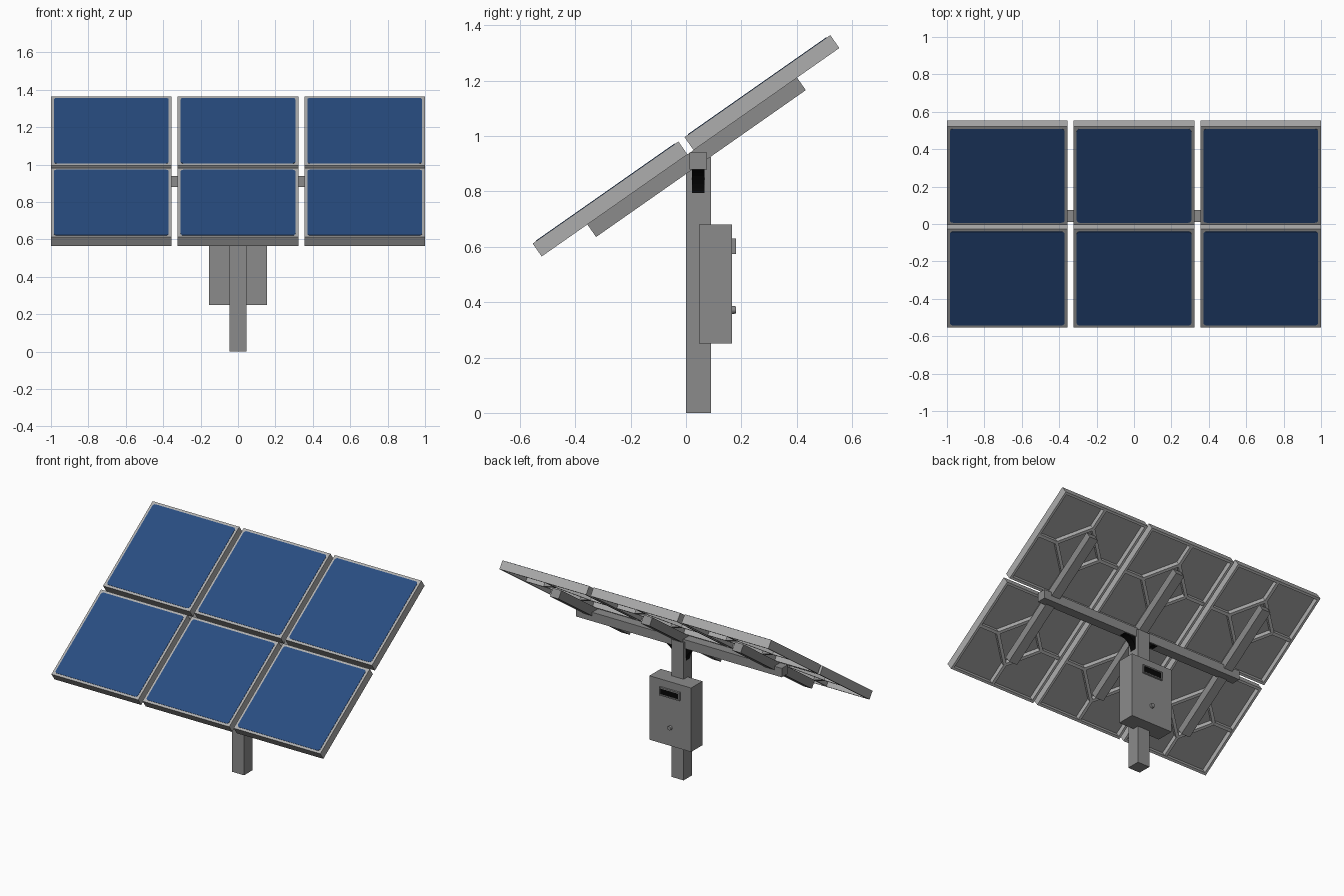
import bpy, bmesh, math
from mathutils import Matrix, Vector

if "Cube" in bpy.data.objects:
    bpy.data.objects.remove(bpy.data.objects["Cube"])


def material(name, rgb):
    m = bpy.data.materials.new(name)
    m.diffuse_color = (*rgb, 1)
    m.use_nodes = True
    m.node_tree.nodes["Principled BSDF"].inputs["Base Color"].default_value = m.diffuse_color
    return m


GREY = material("mid grey", (0.26, 0.26, 0.26))
LIGHT = material("light grey", (0.42, 0.42, 0.42))
BLUE = material("cell blue", (0.021, 0.072, 0.215))
BLACK = material("black", (0.002, 0.002, 0.002))

# Tilted frame of the panel array: local x across, y up the slope, z out of the glass
TILT = Matrix.Translation((0, 0, 0.965)) @ Matrix.Rotation(math.radians(35), 4, 'X')
FLAT = Matrix.Identity(4)
W, L, T = 0.645, 0.643, 0.057
PITCH_X, PITCH_Y = 0.6775, 0.67


def finish(name, bm, mats, matrix=FLAT):
    me = bpy.data.meshes.new(name)
    bmesh.ops.recalc_face_normals(bm, faces=bm.faces)
    bm.to_mesh(me)
    bm.free()
    for m in mats:
        me.materials.append(m)
    ob = bpy.data.objects.new(name, me)
    ob.matrix_world = matrix
    bpy.context.collection.objects.link(ob)
    return ob


def box_bm(lo, hi):
    lo, hi = Vector(lo), Vector(hi)
    bm = bmesh.new()
    bmesh.ops.create_cube(bm, size=1)
    for v in bm.verts:
        v.co = Vector([(lo[i] + hi[i]) / 2 + v.co[i] * (hi[i] - lo[i]) for i in range(3)])
    return bm


def box(name, lo, hi, mat, matrix=FLAT):
    return finish(name, box_bm(lo, hi), [mat], matrix)


def inset(bm, normal, width, depth, mat_index):
    # Recess the face pointing along normal and recolour its floor
    bm.normal_update()
    n = Vector(normal)
    face = max(bm.faces, key=lambda f: f.normal.dot(n))
    bmesh.ops.inset_region(bm, faces=[face], thickness=width)
    bmesh.ops.inset_region(bm, faces=[face], thickness=0.0005)
    bmesh.ops.translate(bm, verts=face.verts, vec=-n * depth)
    face.material_index = mat_index


def bar(name, a, b, width, z0, z1, mat, matrix):
    # Flat bar between two points in the panel plane
    a, b = Vector(a), Vector(b)
    d = b - a
    mid = (a + b) / 2
    turn = Matrix.Translation((mid.x, mid.y, 0)) @ Matrix.Rotation(math.atan2(d.y, d.x), 4, 'Z')
    h = d.length / 2
    return box(name, (-h, -width / 2, z0), (h, width / 2, z1), mat, matrix @ turn)


# Six panels with hollow backs, blue glass and back ribs
for i in (-1, 0, 1):
    for j in (-0.5, 0.5):
        place = TILT @ Matrix.Translation((i * PITCH_X, j * PITCH_Y, 0))
        bm = box_bm((-W / 2, -L / 2, -T / 2), (W / 2, L / 2, T / 2))
        inset(bm, (0, 0, -1), 0.022, 0.035, 1)
        finish("panel_frame", bm, [LIGHT, GREY], place)

        g = 0.016
        bm = box_bm((-W / 2 + g, -L / 2 + g, T / 2 - 0.004), (W / 2 - g, L / 2 - g, T / 2 + 0.002))
        upright = [e for e in bm.edges if abs(e.verts[0].co.z - e.verts[1].co.z) > 0.001]
        bmesh.ops.bevel(bm, geom=upright, offset=0.016, segments=4, profile=0.5, affect='EDGES')
        finish("panel_glass", bm, [BLUE], place)

        r = 0.17
        for k in range(4):
            a = k * math.pi / 2
            c, s = math.cos(a), math.sin(a)
            bar("back_spoke", (r * c, r * s), (0.31 * c, 0.31 * s), 0.02,
                -T / 2 + 0.003, 0.007, LIGHT, place)
            bar("back_brace", (r * c, r * s), (-r * s, r * c), 0.02,
                -T / 2 + 0.004, 0.007, LIGHT, place)

# Sloping rails behind each column
for i in (-1, 0, 1):
    box("support_rail", (i * PITCH_X - 0.032, -0.455, -0.0835),
        (i * PITCH_X + 0.032, 0.47, -T / 2), GREY, TILT)

# Cross beam and post
box("cross_beam", (-0.765, 0.012, 0.88), (0.765, 0.075, 0.94), GREY)
box("post", (-0.045, 0, 0), (0.045, 0.09, 0.925), GREY)

# Curved gussets between post and beam
for side in (-1, 1):
    R = 0.085
    prof = [(0.044, 0.881)]
    prof += [(0.045 + R * (1 - math.cos(t)), 0.88 - R * (1 - math.sin(t)))
             for t in (k * math.pi / 16 for k in range(9))]
    bm = bmesh.new()
    f = bm.faces.new([bm.verts.new((side * x, 0.021, z)) for x, z in prof])
    ext = bmesh.ops.extrude_face_region(bm, geom=[f])
    bmesh.ops.translate(bm, vec=(0, 0.045, 0),
                        verts=[v for v in ext["geom"] if isinstance(v, bmesh.types.BMVert)])
    finish("gusset", bm, [BLACK])

# Control box with display and lock on its back face
box("control_box", (-0.155, 0.047, 0.25), (0.155, 0.167, 0.68), GREY)
bm = box_bm((-0.075, 0.16, 0.575), (0.075, 0.18, 0.63))
inset(bm, (0, 1, 0), 0.011, 0.006, 1)
finish("display", bm, [GREY, BLACK])

bm = bmesh.new()
bmesh.ops.create_cone(bm, cap_ends=True, segments=20, radius1=0.016, radius2=0.013, depth=0.02)
finish("lock_knob", bm, [GREY],
       Matrix.Translation((0, 0.17, 0.372)) @ Matrix.Rotation(-math.pi / 2, 4, 'X'))
